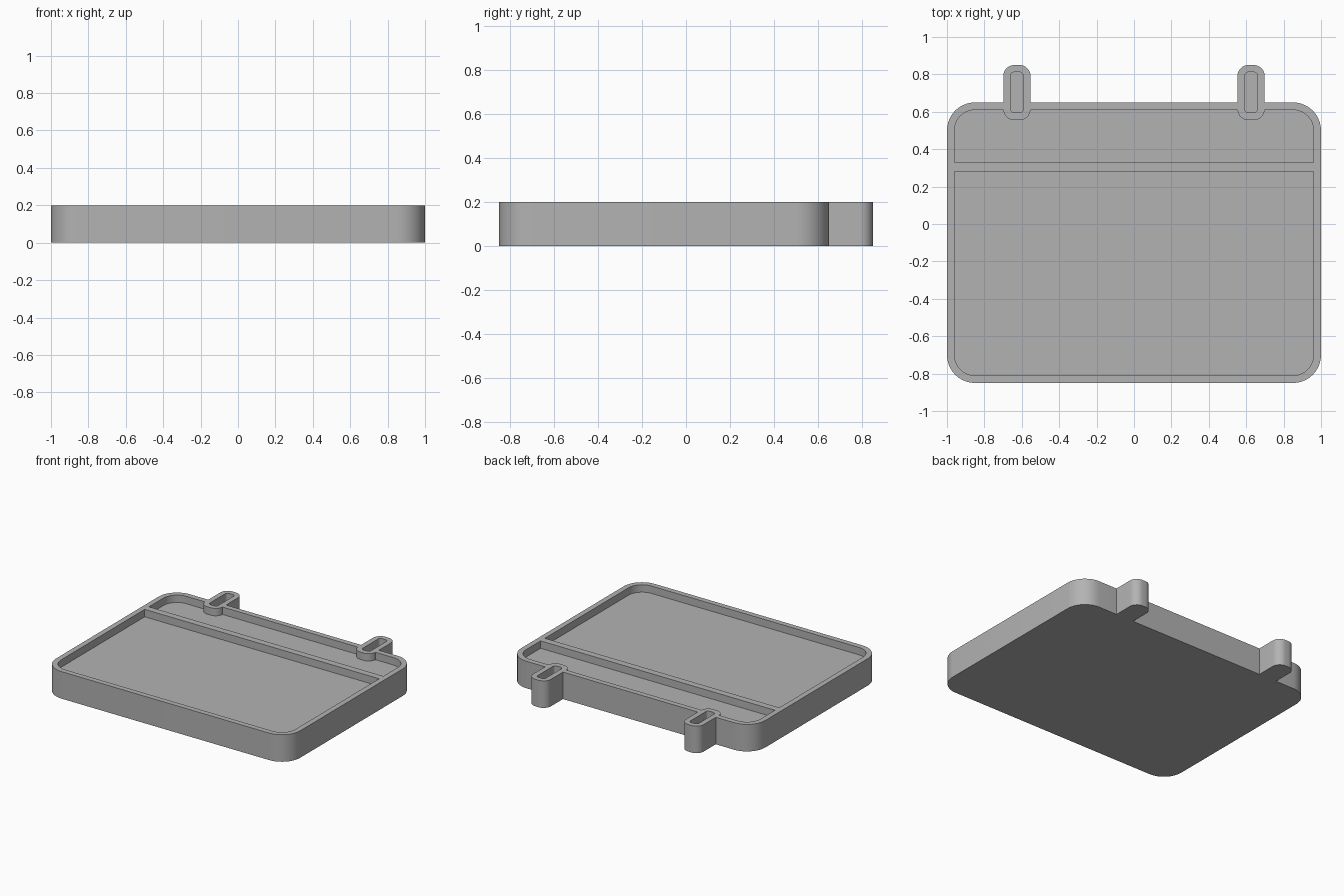
import bpy
import bmesh
import math

cube = bpy.data.objects.get("Cube")
if cube:
    bpy.data.objects.remove(cube, do_unlink=True)

HEIGHT = 0.2
FLOOR = 0.145
ABOVE = 0.3

grey = bpy.data.materials.new("mid grey plastic")
grey.use_nodes = True
colour = (0.45, 0.45, 0.45, 1)
grey.diffuse_color = colour
grey.node_tree.nodes["Principled BSDF"].inputs["Base Color"].default_value = colour


def rounded_block(name, x0, x1, y0, y1, z0, z1, front_r, back_r, steps=10):
    """Upright block with separate corner radii at the front and back."""
    corners = [(x1, y1, -1, -1, back_r, 0), (x0, y1, 1, -1, back_r, 90),
               (x0, y0, 1, 1, front_r, 180), (x1, y0, -1, 1, front_r, 270)]
    bm = bmesh.new()
    ring = []
    for x, y, sx, sy, r, start in corners:
        for i in range(steps + 1 if r else 1):
            a = math.radians(start + 90 * i / steps)
            ring.append(bm.verts.new((x + r * (sx + math.cos(a)),
                                      y + r * (sy + math.sin(a)), z0)))
    base = bm.faces.new(ring)
    top = bmesh.ops.extrude_face_region(bm, geom=[base])["geom"]
    verts = [g for g in top if isinstance(g, bmesh.types.BMVert)]
    bmesh.ops.translate(bm, verts=verts, vec=(0, 0, z1 - z0))
    bmesh.ops.recalc_face_normals(bm, faces=bm.faces)
    mesh = bpy.data.meshes.new(name)
    bm.to_mesh(mesh)
    bm.free()
    mesh.materials.append(grey)
    obj = bpy.data.objects.new(name, mesh)
    bpy.context.collection.objects.link(obj)
    return obj


def combine(target, other, operation):
    """Apply a boolean and discard the helper."""
    mod = target.modifiers.new(operation, 'BOOLEAN')
    mod.operation = operation
    mod.solver = 'EXACT'
    mod.object = other
    bpy.context.view_layer.objects.active = target
    bpy.ops.object.modifier_apply(modifier=mod.name)
    bpy.data.objects.remove(other, do_unlink=True)


# Tray body with a large front pocket and a narrow back pocket
tray = rounded_block("tray", -1, 1, -0.85, 0.65, 0, HEIGHT, 0.15, 0.15)
for name, y0, y1, front_r, back_r in [("front_pocket", -0.81, 0.28, 0.11, 0),
                                      ("back_pocket", 0.33, 0.61, 0, 0.11)]:
    pocket = rounded_block(name, -0.96, 0.96, y0, y1, FLOOR, ABOVE, front_r, back_r)
    combine(tray, pocket, 'DIFFERENCE')

# Slotted tabs across the back rim
for side in (-1, 1):
    x = side * 0.626
    tab = rounded_block("tab", x - 0.073, x + 0.073, 0.555, 0.85, 0, HEIGHT, 0.06, 0.06)
    combine(tray, tab, 'UNION')
    slot = rounded_block("slot", x - 0.034, x + 0.034, 0.595, 0.812, FLOOR, ABOVE, 0.02, 0.02)
    combine(tray, slot, 'DIFFERENCE')

# Smooth rounded corners, crisp rims
bpy.ops.object.select_all(action='DESELECT')
tray.select_set(True)
bpy.context.view_layer.objects.active = tray
bpy.ops.object.shade_smooth_by_angle(angle=math.radians(30))
